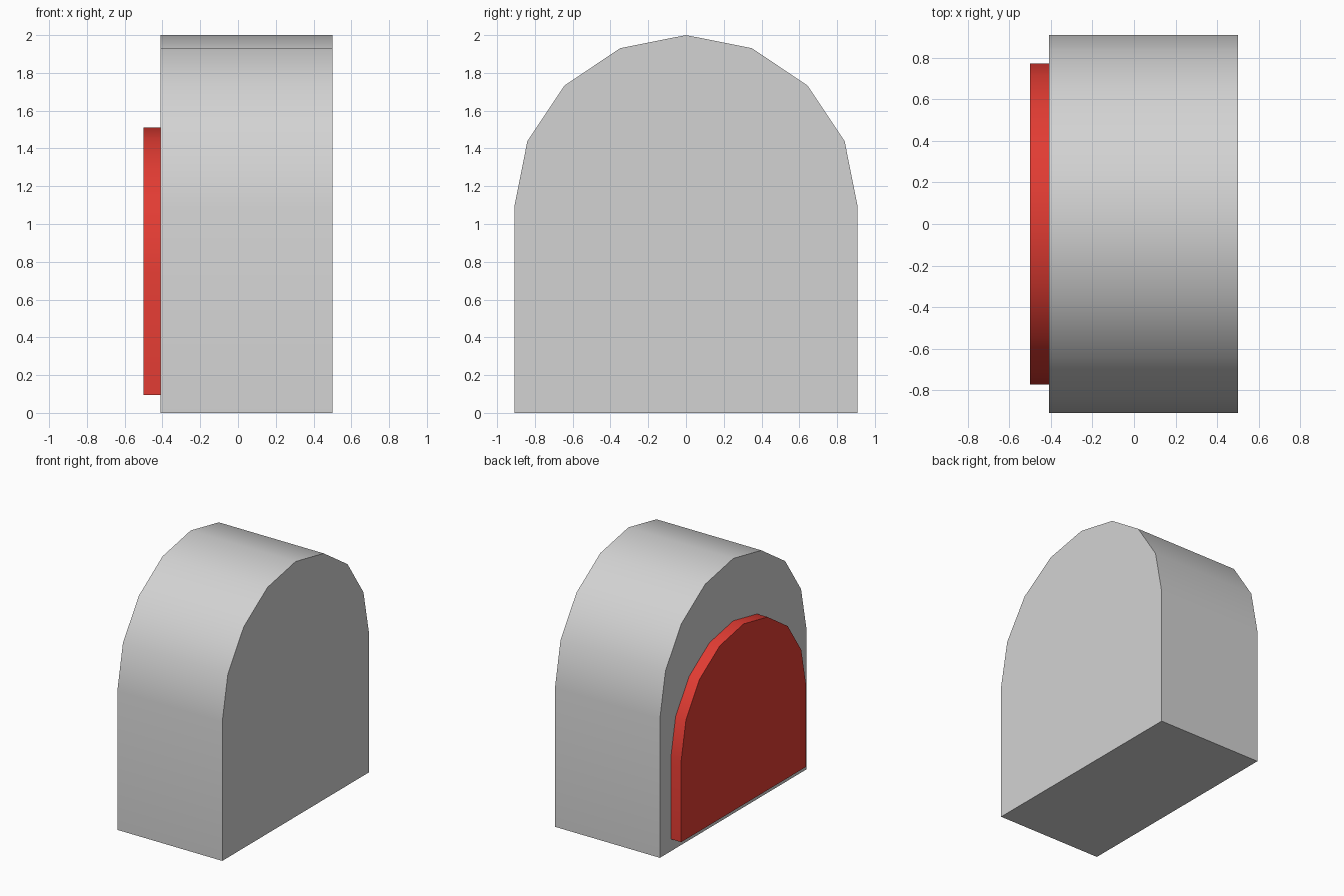
import bpy, bmesh, math

if "Cube" in bpy.data.objects:
    bpy.data.objects.remove(bpy.data.objects["Cube"])


def material(name, rgb):
    m = bpy.data.materials.new(name)
    m.diffuse_color = (*rgb, 1)
    m.use_nodes = True
    m.node_tree.nodes["Principled BSDF"].inputs["Base Color"].default_value = m.diffuse_color
    return m


def arch(name, x0, x1, bottom, spring, radius, mat, segments=8):
    """Round-topped slab extruded along x."""
    profile = [(-radius, bottom)]
    for i in range(segments + 1):
        a = math.pi * (1 - i / segments)
        profile.append((radius * math.cos(a), spring + radius * math.sin(a)))
    profile.append((radius, bottom))

    bm = bmesh.new()
    face = bm.faces.new([bm.verts.new((x0, y, z)) for y, z in profile])
    ext = bmesh.ops.extrude_face_region(bm, geom=[face], use_keep_orig=True)
    moved = [v for v in ext["geom"] if isinstance(v, bmesh.types.BMVert)]
    bmesh.ops.translate(bm, verts=moved, vec=(x1 - x0, 0, 0))
    bmesh.ops.recalc_face_normals(bm, faces=bm.faces)
    mesh = bpy.data.meshes.new(name)
    bm.to_mesh(mesh)
    bm.free()
    mesh.materials.append(mat)
    obj = bpy.data.objects.new(name, mesh)
    bpy.context.collection.objects.link(obj)

    # smooth curved top, sharp end outlines
    bpy.ops.object.select_all(action='DESELECT')
    obj.select_set(True)
    bpy.context.view_layer.objects.active = obj
    bpy.ops.object.shade_smooth_by_angle(angle=math.radians(30))
    return obj


grey = material("light grey", (0.65, 0.65, 0.65))
red = material("red", (0.76, 0.045, 0.033))

# Main body
arch("arched_body", -0.41, 0.5, 0.0, 1.091, 0.909, grey)
# Raised plate on the -x end
arch("red_front_plate", -0.5, -0.41, 0.095, 0.738, 0.773, red)
